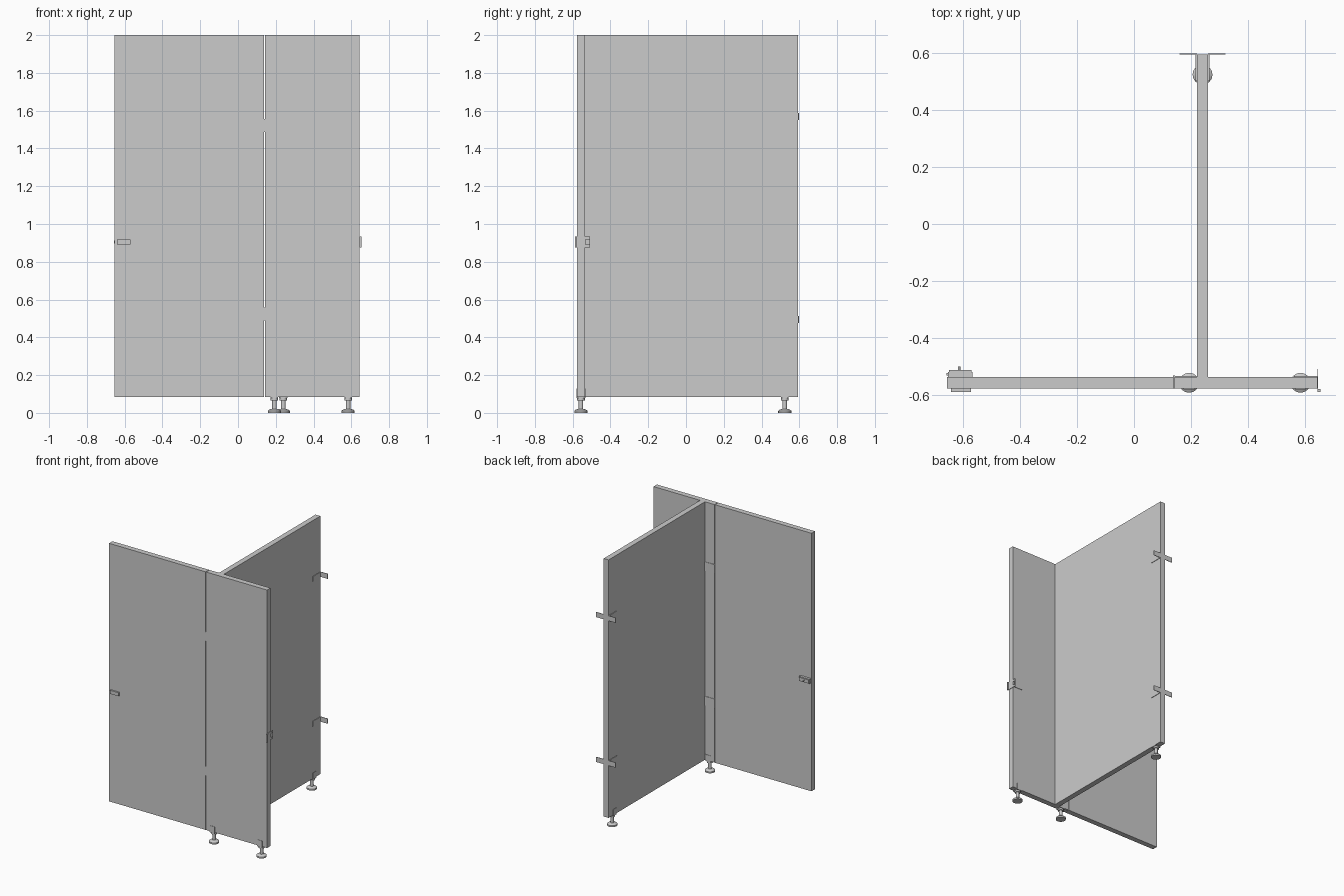
import bpy, bmesh
from math import pi, cos, sin
from mathutils import Matrix

if "Cube" in bpy.data.objects:
    bpy.data.objects.remove(bpy.data.objects["Cube"])


def box(name, x, y, z):
    bm = bmesh.new()
    bmesh.ops.create_cube(bm, size=1)
    for v in bm.verts:
        v.co = [r[0] if c < 0 else r[1] for c, r in zip(v.co, (x, y, z))]
    me = bpy.data.meshes.new(name)
    bm.to_mesh(me)
    bm.free()
    ob = bpy.data.objects.new(name, me)
    bpy.context.collection.objects.link(ob)
    return ob


def lathe(name, profile, loc, n=16, rot=None):
    # Closed turned part from (radius, height) pairs
    bm = bmesh.new()
    rings = [[bm.verts.new((r * cos(2 * pi * i / n), r * sin(2 * pi * i / n), h))
              for i in range(n)] for r, h in profile]
    for a, b in zip(rings, rings[1:]):
        for i in range(n):
            j = (i + 1) % n
            bm.faces.new((a[i], a[j], b[j], b[i]))
    bm.faces.new(rings[0][::-1])
    bm.faces.new(rings[-1])
    if rot:
        bm.transform(rot)
    me = bpy.data.meshes.new(name)
    bm.to_mesh(me)
    bm.free()
    ob = bpy.data.objects.new(name, me)
    ob.location = loc
    bpy.context.collection.objects.link(ob)
    bpy.context.view_layer.objects.active = ob
    bpy.ops.object.select_all(action='DESELECT')
    ob.select_set(True)
    bpy.ops.object.shade_smooth_by_angle(angle=0.6)
    return ob


# Panels
F, B = -0.576, -0.536          # front and back face of the front panels
Z = (0.085, 2.0)
box("door", (-0.655, 0.138), (F, B), Z)
box("front_panel", (0.142, 0.642), (F, B), Z)
box("side_panel", (0.22, 0.26), (B, 0.594), Z)

# Adjustable feet with U-shaped clamps
foot = [(0.035, 0), (0.035, 0.011), (0.026, 0.018), (0.012, 0.021),
        (0.012, 0.066), (0.02, 0.066), (0.02, 0.078), (0.012, 0.079), (0.012, 0.085)]
T = 0.003
for x, y, along_x in ((0.193, -0.556, True), (0.583, -0.556, True), (0.24, 0.523, False)):
    lathe("foot", foot, (x, y, 0))
    for s in (-1, 1):
        d = sorted((s * 0.02, s * (0.02 + T)))
        if along_x:
            box("foot_clamp", (x - 0.02, x + 0.02), (y + d[0], y + d[1]), (0.079, 0.128))
        else:
            box("foot_clamp", (x + d[0], x + d[1]), (y - 0.02, y + 0.02), (0.079, 0.128))
    w = (0.02, 0.023) if along_x else (0.023, 0.02)
    box("foot_clamp_base", (x - w[0], x + w[0]), (y - w[1], y + w[1]), (0.079, 0.085))

# Wall brackets: one leg on the panel, one on the wall, both sides
for z in ((0.475, 0.512), (1.55, 1.587)):
    for s in (-1, 1):
        leg = sorted((0.24 + s * 0.02, 0.24 + s * 0.024))
        wall = sorted((0.24 + s * 0.02, 0.24 + s * 0.08))
        box("wall_bracket_leg", leg, (0.5, 0.597), z)
        box("wall_bracket_plate", wall, (0.593, 0.597), z)

# Door hinges
for z in ((0.49, 0.558), (1.488, 1.556)):
    box("hinge_leaf", (0.14, 0.22), (B, B + T), z)
    box("hinge_web", (0.1375, 0.1425), (F - 0.001, B + T), z)
    lathe("hinge_pin", [(0.004, z[0]), (0.004, z[1])], (0.14, B + 0.002, 0), 12)

# Door latch: outside indicator, inside case, thumb knob and bolt
lay = Matrix.Rotation(-pi / 2, 4, 'X')
box("latch_indicator", (-0.64, -0.57), (F - 0.012, F), (0.892, 0.918))
box("latch_plate", (-0.652, -0.565), (B, B + 0.018), (0.888, 0.922))
box("latch_cover", (-0.648, -0.569), (B + 0.018, B + 0.024), (0.892, 0.918))
box("latch_bolt", (-0.656, -0.645), (B + 0.006, B + 0.015), (0.897, 0.913))
lathe("latch_knob", [(0.004, 0), (0.004, 0.015)], (-0.612, B + 0.022, 0.905), 12, lay)

# Strike keep on the free end of the front panel, with a slot for the bolt
KZ = (0.875, 0.935)
X = (0.642, 0.645)
box("keep_leg", (0.56, 0.645), (B, B + T), (0.885, 0.925))
box("keep_web", X, (F - 0.01, B + T), KZ)
for z in ((KZ[0], 0.891), (0.919, KZ[1])):
    box("keep_rail", X, (B + T, -0.508), z)
box("keep_lip", X, (-0.512, -0.508), KZ)
box("keep_stop", (0.642, 0.653), (F - 0.012, F - 0.002), KZ)
